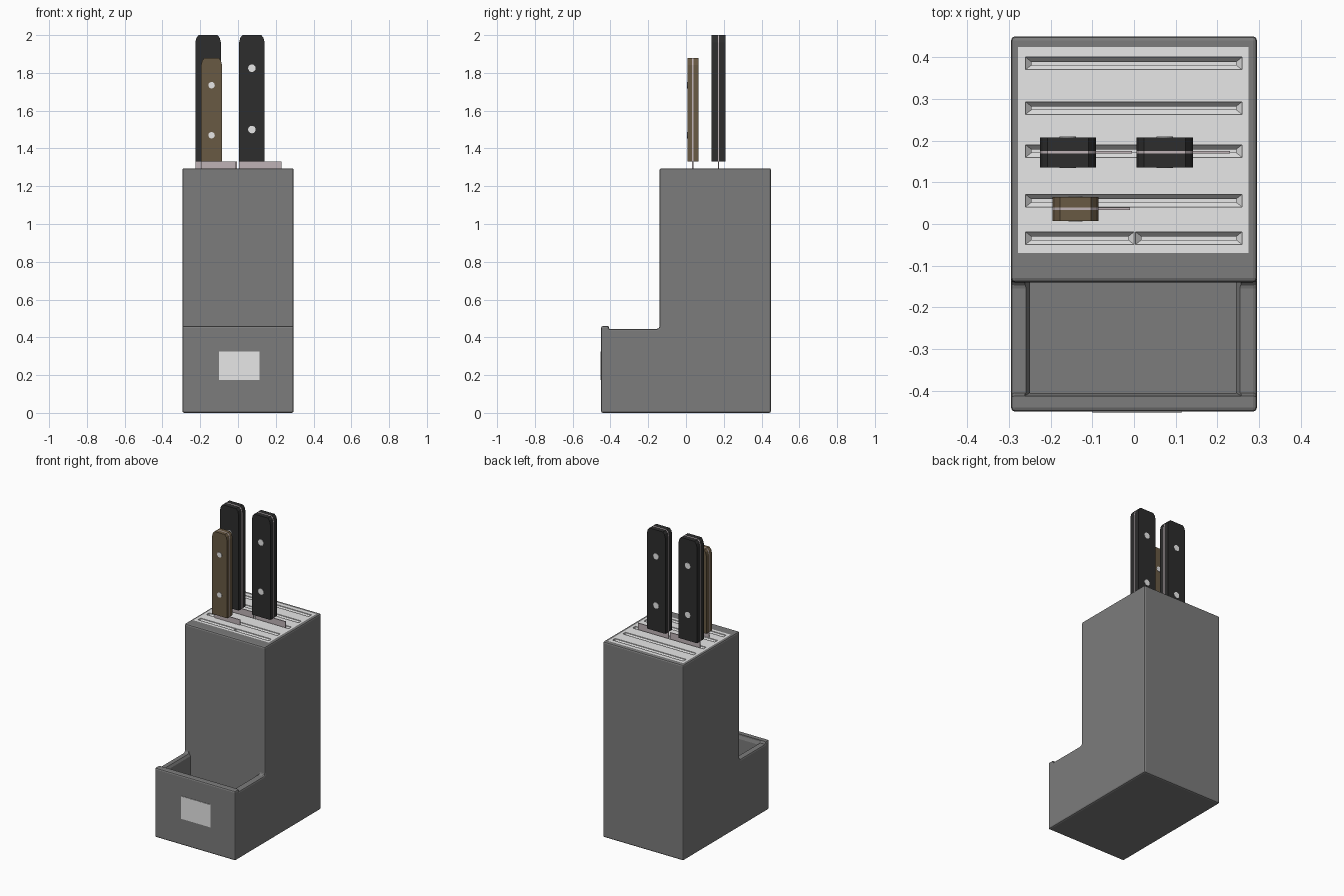
import bpy, bmesh, math
from mathutils import Matrix, Vector

if "Cube" in bpy.data.objects:
    bpy.data.objects.remove(bpy.data.objects["Cube"], do_unlink=True)


def material(name, r, g, b):
    m = bpy.data.materials.new(name)
    m.use_nodes = True
    m.diffuse_color = (r, g, b, 1)
    m.node_tree.nodes["Principled BSDF"].inputs["Base Color"].default_value = (r, g, b, 1)
    return m


GREY = material("block grey", 0.2, 0.2, 0.2)
WHITE = material("light plastic", 0.8, 0.8, 0.8)
BLACK = material("handle black", 0.026, 0.026, 0.026)
BROWN = material("handle brown", 0.14, 0.10, 0.056)
STEEL = material("blade steel", 0.52, 0.45, 0.47)


def finish(bm, name, mat):
    bmesh.ops.recalc_face_normals(bm, faces=bm.faces)
    mesh = bpy.data.meshes.new(name)
    bm.to_mesh(mesh)
    bm.free()
    mesh.materials.append(mat)
    ob = bpy.data.objects.new(name, mesh)
    bpy.context.collection.objects.link(ob)
    return ob


def prism(name, pts, start, end, mat):
    """Extrude a closed 3D outline from offset start to offset end."""
    bm = bmesh.new()
    start, end = Vector(start), Vector(end)
    face = bm.faces.new([bm.verts.new(Vector(p) + start) for p in pts])
    new = bmesh.ops.extrude_face_region(bm, geom=[face])["geom"]
    bmesh.ops.translate(bm, vec=end - start,
                        verts=[v for v in new if isinstance(v, bmesh.types.BMVert)])
    return finish(bm, name, mat)


def stack(name, layers, mat):
    """Join rectangles (x0, x1, y0, y1, z) from bottom to top into a solid."""
    bm = bmesh.new()
    rings = [[bm.verts.new(c) for c in ((x0, y0, z), (x1, y0, z), (x1, y1, z), (x0, y1, z))]
             for x0, x1, y0, y1, z in layers]
    bm.faces.new(rings[0])
    bm.faces.new(rings[-1])
    for a, b in zip(rings, rings[1:]):
        for i in range(4):
            j = (i + 1) % 4
            bm.faces.new((a[i], a[j], b[j], b[i]))
    return finish(bm, name, mat)


def box(name, x0, x1, y0, y1, z0, z1, mat):
    return stack(name, [(x0, x1, y0, y1, z0), (x0, x1, y0, y1, z1)], mat)


def cut(target, cutter):
    cutter.hide_render = True
    cutter.hide_viewport = False
    mod = target.modifiers.new("cut", "BOOLEAN")
    mod.operation, mod.solver, mod.object = "DIFFERENCE", "EXACT", cutter
    bpy.context.view_layer.objects.active = target
    bpy.ops.object.modifier_apply(modifier=mod.name)
    bpy.data.objects.remove(cutter, do_unlink=True)


# Block body: stepped side profile with rounded edges
TOP = 1.295
fillet = [(0, -0.155 + 0.015 * math.sin(a), 0.46 - 0.015 * math.cos(a))
          for a in (math.pi / 2, math.pi / 3, math.pi / 6, 0)]
profile = [(0, -0.45, 0), (0, 0.45, 0), (0, 0.45, TOP), (0, -0.14, TOP)] + fillet + \
          [(0, -0.405, 0.445), (0, -0.412, 0.46), (0, -0.45, 0.46)]
body = prism("block_body", profile, (-0.295, 0, 0), (0.295, 0, 0), GREY)
bevel = body.modifiers.new("bevel", "BEVEL")
bevel.width, bevel.segments, bevel.limit_method = 0.01, 2, "ANGLE"
bevel.angle_limit = math.radians(70)
bpy.context.view_layer.objects.active = body
bpy.ops.object.modifier_apply(modifier="bevel")

# Front tray hollow and pocket for the slotted insert
cut(body, stack("tray_cutter", [(-0.25, 0.245, -0.405, -0.14, 0.04),
                                (-0.25, 0.245, -0.405, -0.14, 0.43),
                                (-0.262, 0.257, -0.412, -0.14, 0.45),
                                (-0.262, 0.257, -0.412, -0.14, 0.5)], GREY))
cut(body, box("pocket_cutter", -0.278, 0.275, -0.07, 0.425, 0.9, 1.4, GREY))

# Slotted insert with chamfered slots
insert = box("slotted_insert", -0.278, 0.275, -0.07, 0.425, 0.9, TOP, WHITE)
slots = [(-0.26, 0.259, y) for y in (0.385, 0.278, 0.175, 0.056)]
slots += [(-0.26, 0.0, -0.034), (0.004, 0.259, -0.034)]
for x0, x1, y in slots:
    cut(insert, stack("slot_cutter", [
        (x0 + e, x1 - e, y - w, y + w, z)
        for e, w, z in ((0.014, 0.004, 1.0), (0.014, 0.004, 1.275),
                        (0, 0.015, 1.29), (0, 0.015, 1.32))], WHITE))

# Front label plate
box("label_plate", -0.1, 0.114, -0.453, -0.448, 0.175, 0.325, WHITE)


def knife(name, x0, x1, y, half, top, blade_end, rivets, radius, mat):
    z0 = 1.33
    outline = [(x0, 0, z0), (x1, 0, z0), (x1, 0, top - 0.038), (x1 - 0.006, 0, top - 0.014),
               (x1 - 0.018, 0, top), (x0 + 0.018, 0, top),
               (x0 + 0.006, 0, top - 0.014), (x0, 0, top - 0.038)]
    t = 0.003
    # Handle scales either side of the tang
    prism(name + "_front_scale", outline, (0, y - half, 0), (0, y - t, 0), mat)
    prism(name + "_back_scale", outline, (0, y + t, 0), (0, y + half, 0), mat)
    prism(name + "_tang", outline, (0, y - t, 0), (0, y + t, 0), STEEL)
    box(name + "_blade", x0, blade_end, y - t, y + t, 1.05, z0, STEEL)
    # Rivets through the handle
    for i, z in enumerate(rivets):
        bm = bmesh.new()
        bmesh.ops.create_cone(bm, cap_ends=True, segments=20, radius1=radius, radius2=radius,
                              depth=2 * half + 0.003,
                              matrix=Matrix.Translation(((x0 + x1) / 2, y, z))
                              @ Matrix.Rotation(math.pi / 2, 4, "X"))
        finish(bm, f"{name}_rivet_{i + 1}", WHITE)


knife("right_knife", -0.226, -0.091, 0.172, 0.036, 2.0, -0.005, (1.50, 1.825), 0.02, BLACK)
knife("left_knife", 0.006, 0.141, 0.172, 0.036, 2.0, 0.23, (1.50, 1.825), 0.02, BLACK)
knife("small_knife", -0.195, -0.085, 0.036, 0.029, 1.88, -0.01, (1.47, 1.735), 0.017, BROWN)
